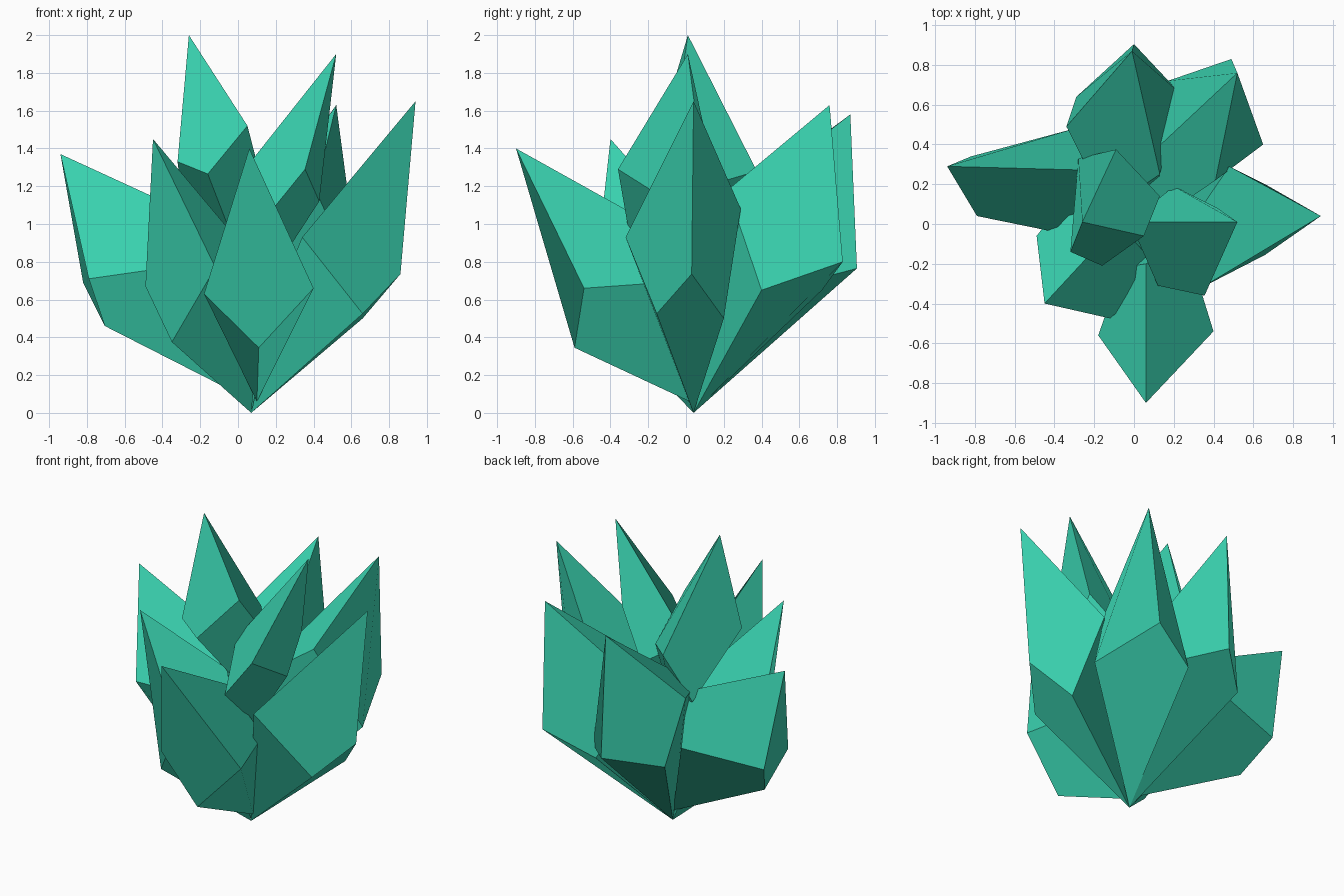
import bpy, bmesh
from mathutils import Vector as V

if "Cube" in bpy.data.objects:
    bpy.data.objects.remove(bpy.data.objects["Cube"])

mat = bpy.data.materials.new("leaf_green")
mat.diffuse_color = (0.042, 0.65, 0.435, 1)
mat.use_nodes = True
mat.node_tree.nodes["Principled BSDF"].inputs["Base Color"].default_value = mat.diffuse_color
ROOT = (0.07, 0.04, 0.0)


def leaf(name, tip, shoulders, hips, base=ROOT):
    """Faceted leaf: tip, three upper shoulders, three lower hips, base point."""
    tip, base = V(tip), V(base)
    up = [V(p) for p in shoulders]
    centre = (up[0] + up[1] + up[2]) / 3
    size = (tip - base).length
    axis = (tip - base).normalized()
    low = []
    for i in range(3):
        if hips[i]:
            low.append(V(hips[i]))
            continue
        # hip sits below and outside the middle of two shoulders
        mid = (up[i] + up[(i + 1) % 3]) / 2
        out = mid - centre
        out = (out - axis * out.dot(axis)).normalized()
        low.append(mid - axis * size * 0.13 + out * size * 0.12)
    bm = bmesh.new()
    t, b = bm.verts.new(tip), bm.verts.new(base)
    u = [bm.verts.new(p) for p in up]
    k = [bm.verts.new(p) for p in low]
    for i in range(3):
        j = (i + 1) % 3
        bm.faces.new((t, u[i], k[i], u[j]))
        bm.faces.new((b, k[i], u[j], k[j]))
    bmesh.ops.recalc_face_normals(bm, faces=bm.faces)
    me = bpy.data.meshes.new(name)
    bm.to_mesh(me)
    bm.free()
    me.materials.append(mat)
    bpy.context.collection.objects.link(bpy.data.objects.new(name, me))


# Two short upright leaves in the middle
leaf("inner_leaf_left", (-.26, .01, 2.0),
     [(-.32, -.14, 1.33), (.05, -.06, 1.52), (-.09, .375, 1.28)],
     [(-.16, -.21, 1.265), (.13, .14, 1.21), (-.28, .33, 1.0)],
     base=(.02, .11, .8))
leaf("inner_leaf_right", (.52, .01, 1.9),
     [(.355, -.36, 1.29), (-.02, .01, 1.22), (.42, .08, 1.36)],
     [(.12, -.31, 1.0), (.2, .19, 1.08), (.43, -.09, 1.12)],
     base=(.06, -.08, .55))

# Six outer leaves growing from the root
leaf("outer_leaf_front", (.06, -.9, 1.4),
     [(-.18, -.56, .63), (.40, -.54, .66), (.06, -.2, 1.01)],
     [(.11, -.59, .345), (.27, -.12, .69), (-.06, -.22, .7)],
     base=(.1, .02, .06))
leaf("outer_leaf_front_left", (-.45, -.4, 1.45),
     [(-.49, -.06, .67), (-.12, -.475, .77), (-.08, 0, 1.0)],
     [(-.35, -.32, .375), None, None])
leaf("outer_leaf_left", (-.94, .29, 1.37),
     [(-.79, .04, .71), (-.82, .34, .69), (-.2, .27, 1.03)],
     [(-.705, .17, .46), (-.3, .48, .75), (-.3, -.06, .78)],
     base=(.06, .05, .07))
leaf("outer_leaf_back", (-.01, .87, 1.58),
     [(0, .905, .765), (-.34, .49, 1.1), (.13, .25, 1.1)],
     [(-.29, .64, .68), None, (.23, .66, .7)])
leaf("outer_leaf_back_right", (.52, .76, 1.63),
     [(.49, .83, .8), (.41, .22, 1.18), (.06, .33, .98)],
     [(.65, .4, .65), None, (.17, .72, .65)])
leaf("outer_leaf_right", (.94, .04, 1.65),
     [(.86, .03, .735), (.34, -.32, .93), (.48, .29, 1.08)],
     [(.66, -.155, .525), (.2, -.12, .6), (.66, .2, .5)])
